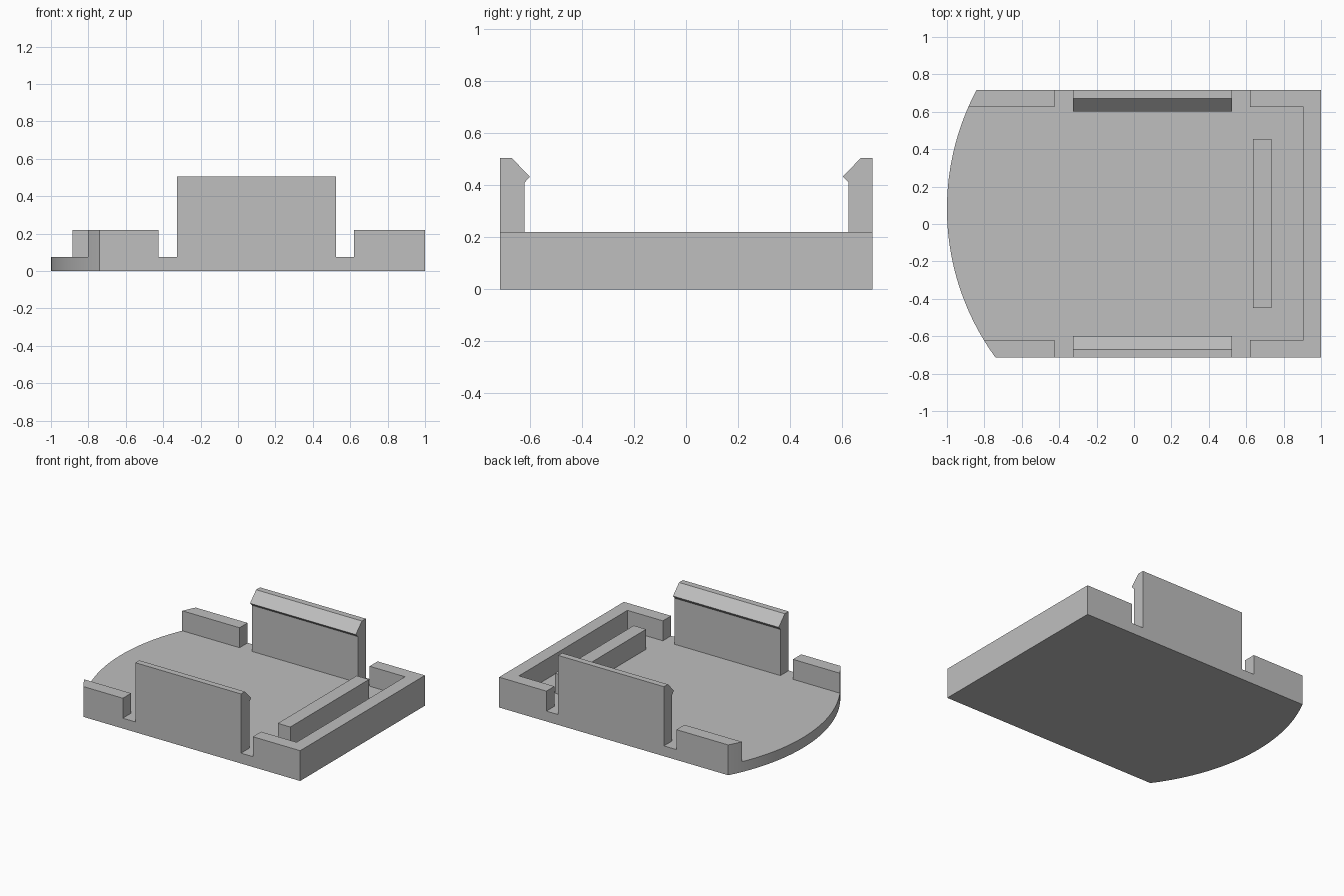
import bpy
import bmesh
import math
from mathutils import Vector

if "Cube" in bpy.data.objects:
    bpy.data.objects.remove(bpy.data.objects["Cube"])

# Main dimensions
FRONT, BACK, END = -0.715, 0.717, 1.0
IN_FRONT, IN_BACK = -0.62, 0.625
FLOOR, RIM = 0.075, 0.22
RADIUS, ARC_Y = 1.35, 0.082
CLIP_X0, CLIP_X1 = -0.325, 0.525

grey = bpy.data.materials.new("plain grey")
grey.use_nodes = True
colour = (0.52, 0.52, 0.52, 1)
grey.diffuse_color = colour
grey.node_tree.nodes["Principled BSDF"].inputs["Base Color"].default_value = colour


def prism(name, points, offset):
    """Extrude a closed 3D outline along an offset."""
    bm = bmesh.new()
    face = bm.faces.new([bm.verts.new(p) for p in points])
    result = bmesh.ops.extrude_face_region(bm, geom=[face])
    moved = [v for v in result["geom"] if isinstance(v, bmesh.types.BMVert)]
    bmesh.ops.translate(bm, verts=moved, vec=Vector(offset))
    bmesh.ops.recalc_face_normals(bm, faces=bm.faces)
    mesh = bpy.data.meshes.new(name)
    bm.to_mesh(mesh)
    bm.free()
    mesh.materials.append(grey)
    obj = bpy.data.objects.new(name, mesh)
    bpy.context.collection.objects.link(obj)
    bpy.ops.object.select_all(action="DESELECT")
    obj.select_set(True)
    bpy.context.view_layer.objects.active = obj
    bpy.ops.object.shade_smooth_by_angle(angle=math.radians(30))
    return obj


def slab(name, outline, z0, z1):
    return prism(name, [(x, y, z0) for x, y in outline], (0, 0, z1 - z0))


def arc(y0, y1, steps):
    """Points on the rounded right-hand end, from y0 to y1."""
    a0, a1 = (math.asin((y - ARC_Y) / RADIUS) for y in (y0, y1))
    angles = [a0 + (a1 - a0) * i / steps for i in range(steps + 1)]
    return [(RADIUS - 1 - RADIUS * math.cos(a), ARC_Y + RADIUS * math.sin(a))
            for a in angles]


# Floor plate with one rounded end
slab("base_plate", [(END, BACK), (END, FRONT)] + arc(FRONT, BACK, 64), 0, FLOOR)

# Rim wrapping around the square end
slab("end_rim", [(0.62, FRONT), (END, FRONT), (END, BACK), (0.62, BACK),
                 (0.62, IN_BACK), (0.905, IN_BACK),
                 (0.905, IN_FRONT), (0.62, IN_FRONT)], FLOOR, RIM)

# Short rails that follow the rounded end, and the hooked clips
for side, outer, inner in (("front", FRONT, IN_FRONT), ("back", BACK, IN_BACK)):
    slab(side + "_rail", [(-0.425, inner), (-0.425, outer)] + arc(outer, inner, 8),
         FLOOR, RIM)
    s = 1 if outer < 0 else -1
    profile = [(outer, FLOOR), (outer, 0.505), (outer + s * 0.045, 0.505),
               (outer + s * 0.115, 0.433), (inner, 0.41), (inner, FLOOR)]
    prism(side + "_clip", [(CLIP_X0, y, z) for y, z in profile],
          (CLIP_X1 - CLIP_X0, 0, 0))

# Cross bar inside the square end
slab("cross_bar", [(0.635, -0.45), (0.735, -0.45), (0.735, 0.455), (0.635, 0.455)],
     FLOOR, RIM)
